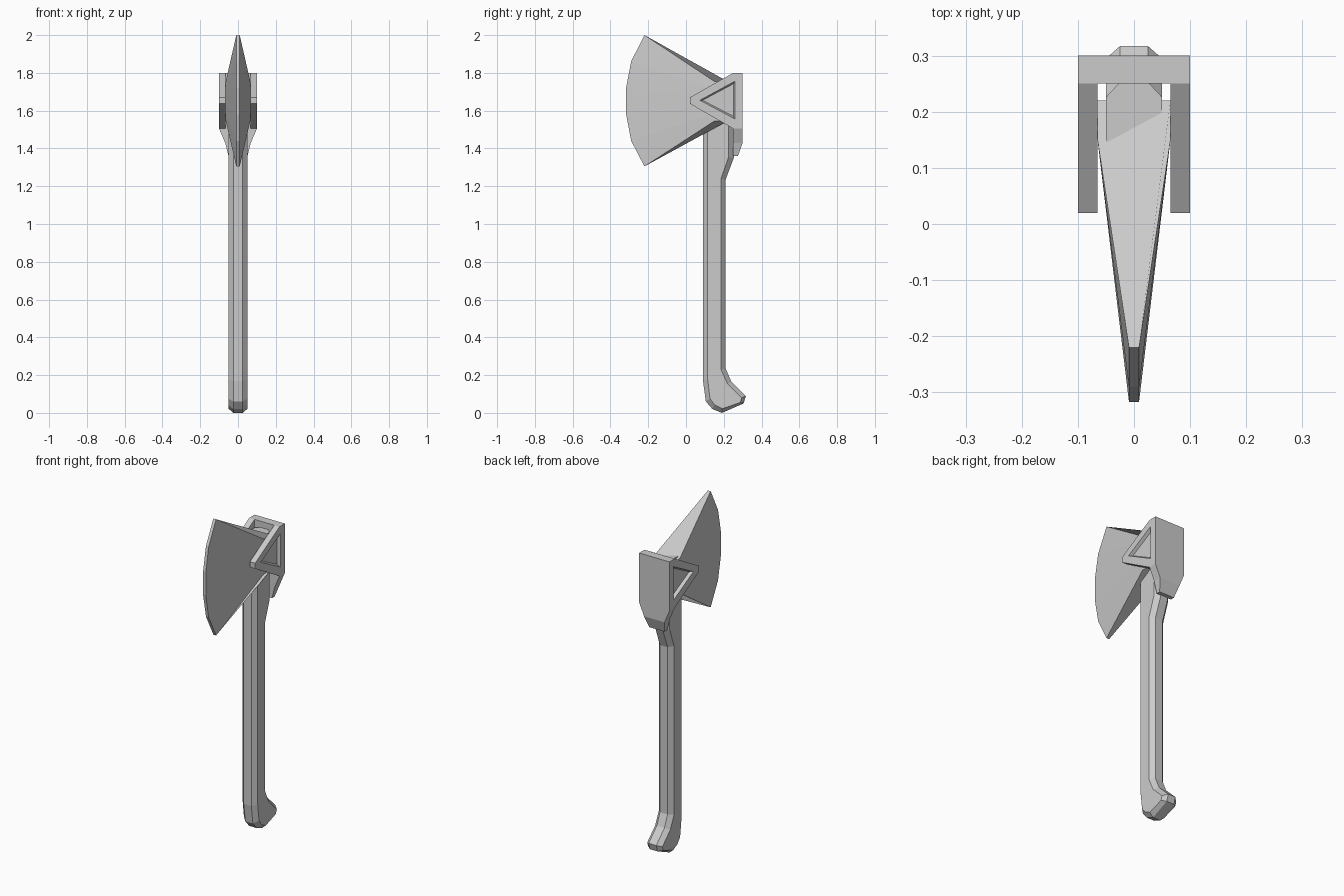
import bpy, bmesh

if "Cube" in bpy.data.objects:
    bpy.data.objects.remove(bpy.data.objects["Cube"])


def loft(name, rings):
    """Skin a list of equal-length point rings and cap both ends."""
    bm = bmesh.new()
    vs = [[bm.verts.new(p) for p in r] for r in rings]
    n = len(rings[0])
    for a, b in zip(vs, vs[1:]):
        for i in range(n):
            j = (i + 1) % n
            bm.faces.new((a[i], a[j], b[j], b[i]))
    bm.faces.new(vs[0])
    bm.faces.new(vs[-1])
    bmesh.ops.recalc_face_normals(bm, faces=bm.faces)
    me = bpy.data.meshes.new(name)
    bm.to_mesh(me)
    bm.free()
    ob = bpy.data.objects.new(name, me)
    bpy.context.collection.objects.link(ob)
    return ob


def at_x(x, profile):
    return [(x, y, z) for y, z in profile]


def boolean(target, tool, operation):
    mod = target.modifiers.new(operation, 'BOOLEAN')
    mod.operation, mod.object, mod.solver = operation, tool, 'EXACT'
    bpy.context.view_layer.objects.active = target
    bpy.ops.object.modifier_apply(modifier=mod.name)
    bpy.data.objects.remove(tool)


# Handle: outer side profile, and the smaller profile of the chamfered flats
outer = [(.09, 1.763), (.09, .17), (.105, .06), (.14, .02), (.19, 0), (.305, .05),
         (.317, .09), (.24, .165), (.21, .235), (.21, 1.235), (.253, 1.35), (.253, 1.763)]
inner = [(.115, 1.763), (.115, .175), (.127, .075), (.152, .042), (.192, .022), (.287, .055),
         (.295, .08), (.22, .153), (.185, .23), (.185, 1.24), (.226, 1.355), (.226, 1.763)]
loft("handle", [at_x(-.05, inner), at_x(-.025, outer), at_x(.025, outer), at_x(.05, inner)])

# Blade: wedge sections stacked from the lower to the upper corner
edge = [(-.22, 1.305), (-.29, 1.44), (-.317, 1.58), (-.317, 1.722), (-.29, 1.862), (-.22, 2.0)]
rings = []
for i, (y, z) in enumerate(edge):
    zb = 1.545 + .21 * i / 5
    rings.append([(-.009, y, z), (.009, y, z), (.065, .15, zb),
                  (.065, .22, zb), (-.065, .22, zb), (-.065, .15, zb)])
loft("blade", rings)

# Clasp: back plate with tapered lower tongue
clasp = loft("clasp", [[(-w, .25, z), (w, .25, z), (w, y, z), (-w, y, z)]
                       for w, y, z in [(.05, .275, 1.36), (.068, .30, 1.43),
                                       (.1, .30, 1.505), (.1, .30, 1.80)]])

# Clasp: triangular cheeks, each with a sunken triangular panel
cheek = [(.02, 1.67), (.02, 1.637), (.25, 1.505), (.30, 1.505), (.30, 1.80), (.25, 1.80)]
wide = [(.073, 1.655), (.259, 1.556), (.259, 1.756)]
deep = [(.088, 1.655), (.251, 1.57), (.251, 1.742)]
for s in (-1, 1):
    boolean(clasp, loft("cheek", [at_x(s * .065, cheek), at_x(s * .1, cheek)]), 'UNION')
for s in (-1, 1):
    boolean(clasp, loft("panel_cut", [at_x(s * .082, deep), at_x(s * .1, wide),
                                      at_x(s * .12, wide)]), 'DIFFERENCE')
